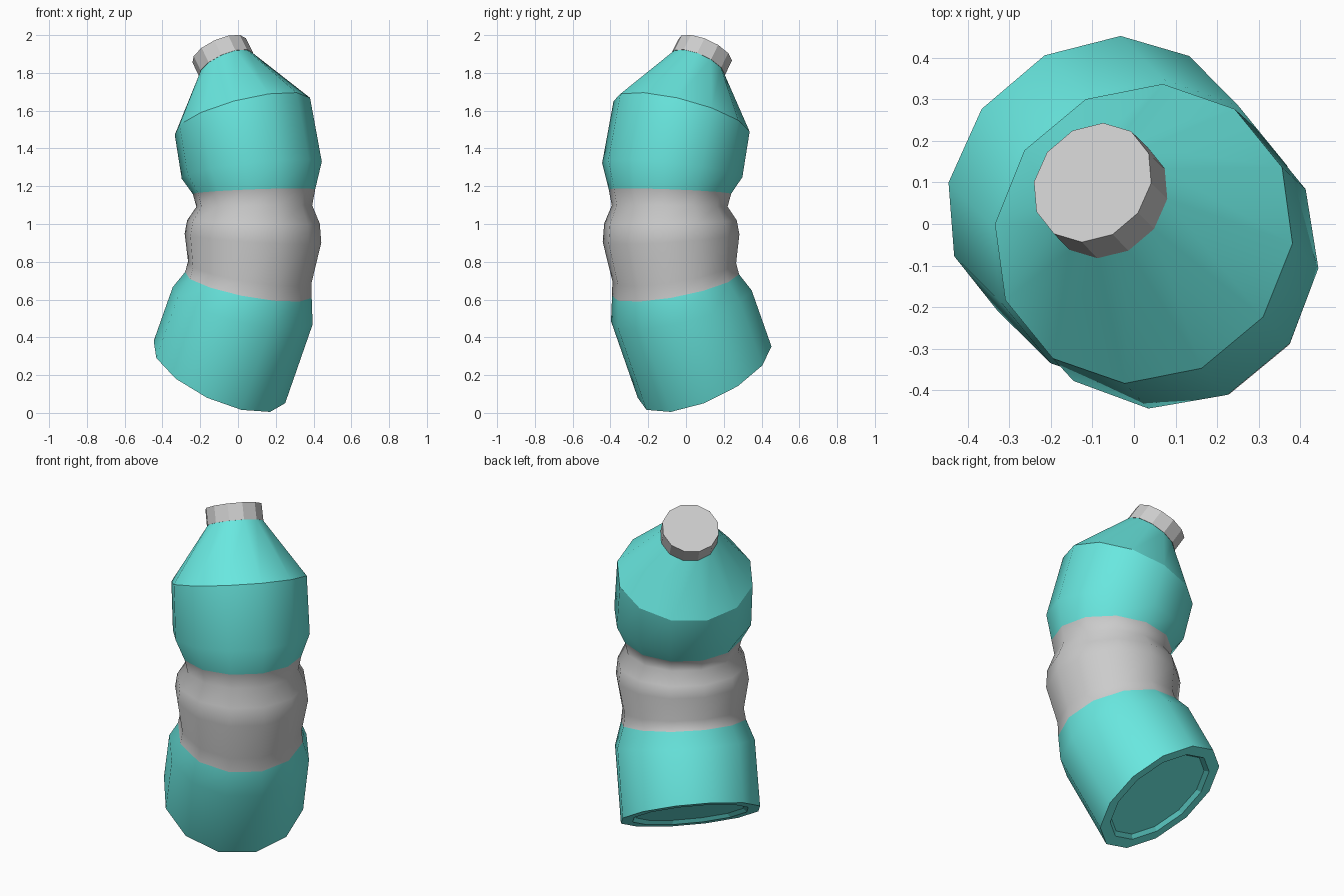
import bpy, bmesh, math
from mathutils import Vector

if "Cube" in bpy.data.objects:
    bpy.data.objects.remove(bpy.data.objects["Cube"])

SIDES = 12
U = Vector((1, -1, 0)).normalized()   # the bottle bends in the U-Z plane
V = Vector((1, 1, 0)).normalized()
Z = Vector((0, 0, 1))


def ring(bm, offset, height, radius, lean):
    """Tilted 12-sided ring centred on the bent axis."""
    t = math.radians(lean)
    axis = U * math.cos(t) - Z * math.sin(t)
    centre = U * offset + Z * height
    verts = []
    for k in range(SIDES):
        a = math.radians(9.5 + 360 / SIDES * k)
        verts.append(bm.verts.new(centre + radius * (math.cos(a) * axis + math.sin(a) * V)))
    return verts


def bridge(bm, a, b, mat=0, smooth=True):
    for k in range(SIDES):
        n = (k + 1) % SIDES
        f = bm.faces.new((a[k], a[n], b[n], b[k]))
        f.material_index = mat
        f.smooth = smooth


def crease(bm, loop):
    for k in range(SIDES):
        bm.edges.get((loop[k], loop[(k + 1) % SIDES])).smooth = False


def finish(bm, name, mats=()):
    me = bpy.data.meshes.new(name)
    bm.to_mesh(me)
    bm.free()
    for m in mats:
        me.materials.append(m)
    ob = bpy.data.objects.new(name, me)
    bpy.context.collection.objects.link(ob)
    return ob


teal = bpy.data.materials.new("teal")
teal.diffuse_color = (0.14, 0.8, 0.74, 1)
teal.use_nodes = True
teal.node_tree.nodes["Principled BSDF"].inputs["Base Color"].default_value = teal.diffuse_color
grey = bpy.data.materials.new("grey")
grey.diffuse_color = (0.8, 0.8, 0.8, 1)
grey.use_nodes = True
grey.node_tree.nodes["Principled BSDF"].inputs["Base Color"].default_value = grey.diffuse_color

# bottle body: offset along bend, height, radius, lean in degrees
profile = [
    (-0.139, 0.216, 0.385, 33.7),   # base
    (0.035, 0.567, 0.384, 19.5),
    (0.078, 0.677, 0.343, 15),      # lower colour seam
    (0.088, 0.745, 0.333, 13),
    (0.112, 0.925, 0.364, 5),
    (0.116, 1.010, 0.353, 2),
    (0.122, 1.095, 0.308, -1),
    (0.120, 1.172, 0.326, -3),      # upper colour seam
    (0.103, 1.285, 0.375, -9),
    (0.033, 1.570, 0.372, -20),     # shoulder
    (-0.088, 1.842, 0.154, -32),    # neck
]
bm = bmesh.new()
rings = [ring(bm, *p) for p in profile]
for i in range(len(rings) - 1):
    bridge(bm, rings[i], rings[i + 1], mat=1 if 2 <= i <= 6 else 0)

# slightly recessed underside
rim = ring(bm, -0.139, 0.216, 0.32, 33.7)
recess = ring(bm, -0.128, 0.233, 0.30, 33.7)
bridge(bm, rim, rings[0], smooth=False)
bridge(bm, recess, rim, smooth=False)
bm.faces.new(recess[::-1])
for loop in (rings[0], rings[9], rim, recess):
    crease(bm, loop)
finish(bm, "bottle_body", (teal, grey))

# cap
bm = bmesh.new()
low = ring(bm, -0.088, 1.842, 0.156, -32)
top = ring(bm, -0.141, 1.919, 0.155, -32.5)
bridge(bm, low, top, smooth=False)
bm.faces.new(low[::-1])
bm.faces.new(top)
finish(bm, "bottle_cap")
